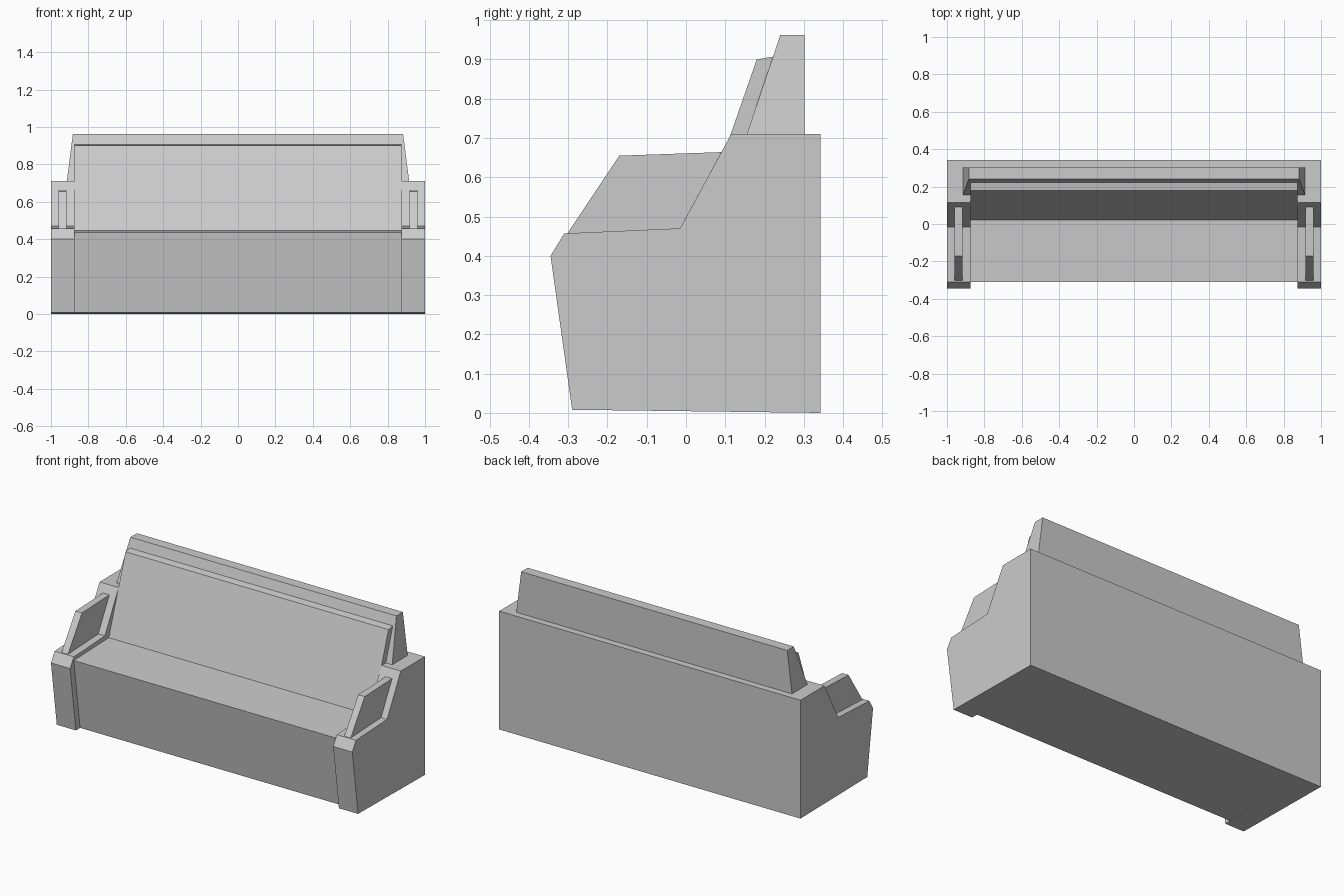
import bpy, bmesh

if "Cube" in bpy.data.objects:
    bpy.data.objects.remove(bpy.data.objects["Cube"])


def extrude_profile(name, profile, x0, x1, taper=None):
    """Extrude a (y, z) profile along x; taper(x, z) can adjust the end faces."""
    bm = bmesh.new()
    ends = []
    for x in (x0, x1):
        ends.append([bm.verts.new((taper(x, z) if taper else x, y, z)) for y, z in profile])
    a, b = ends
    bm.faces.new(a)
    bm.faces.new(b[::-1])
    n = len(profile)
    for i in range(n):
        j = (i + 1) % n
        bm.faces.new((a[i], b[i], b[j], a[j]))
    bmesh.ops.recalc_face_normals(bm, faces=bm.faces)
    mesh = bpy.data.meshes.new(name)
    bm.to_mesh(mesh)
    bm.free()
    obj = bpy.data.objects.new(name, mesh)
    bpy.context.collection.objects.link(obj)
    return obj


HALF = 0.873  # half width between the side panels

# Seat block with the ledge behind the cushion
extrude_profile("seat_body", [(-0.25, 0.008), (-0.31, 0.435), (0.06, 0.446),
                              (0.15, 0.71), (0.343, 0.71), (0.343, 0.0)], -HALF, HALF)

# Leaning back cushion
extrude_profile("back_cushion", [(0.022, 0.445), (0.18, 0.90), (0.221, 0.907),
                                 (0.155, 0.71), (0.06, 0.446)], -HALF, HALF)

# Upper backrest, narrowing towards the top
extrude_profile("backrest_top", [(0.155, 0.71), (0.24, 0.962), (0.302, 0.962), (0.302, 0.71)],
                -0.915, 0.915,
                lambda x, z: x * (1 - 0.035 * (z - 0.71) / 0.252))

# Side panels and thin arm pads, one set per side
for side, s in (("left", -1), ("right", 1)):
    extrude_profile(side + "_side_panel",
                    [(-0.29, 0.008), (-0.345, 0.40), (-0.31, 0.457), (-0.015, 0.47),
                     (0.115, 0.71), (0.343, 0.71), (0.343, 0.0)], s * HALF, s * 1.0)
    extrude_profile(side + "_arm_pad",
                    [(-0.302, 0.457), (-0.17, 0.655), (0.09, 0.664), (-0.015, 0.47)],
                    s * 0.917, s * 0.96)
